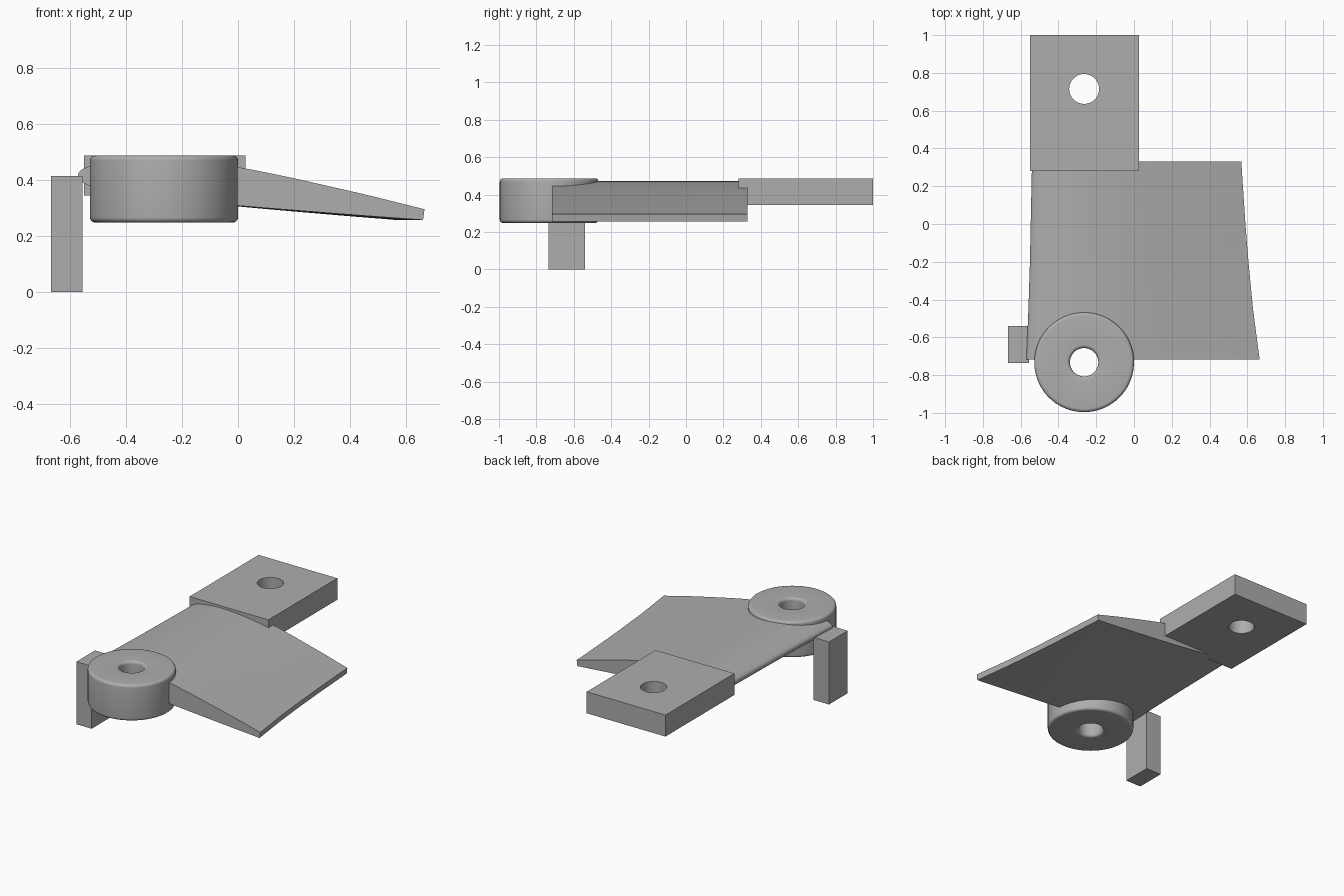
import bpy, bmesh, math
from mathutils import Vector

if "Cube" in bpy.data.objects:
    bpy.data.objects.remove(bpy.data.objects["Cube"])

grey = bpy.data.materials.new("plain_grey")
grey.use_nodes = True
grey.diffuse_color = (0.42, 0.42, 0.42, 1)
grey.node_tree.nodes["Principled BSDF"].inputs["Base Color"].default_value = (0.42, 0.42, 0.42, 1)

HOLE_X, HUB_Y = -0.264, -0.732


def finish(name, bm):
    """Turn a bmesh into a grey object and make it active."""
    bmesh.ops.recalc_face_normals(bm, faces=bm.faces)
    mesh = bpy.data.meshes.new(name)
    bm.to_mesh(mesh)
    bm.free()
    mesh.materials.append(grey)
    obj = bpy.data.objects.new(name, mesh)
    bpy.context.collection.objects.link(obj)
    bpy.ops.object.select_all(action='DESELECT')
    obj.select_set(True)
    bpy.context.view_layer.objects.active = obj
    return obj


def box(name, low, high):
    bm = bmesh.new()
    bmesh.ops.create_cube(bm, size=1)
    low, high = Vector(low), Vector(high)
    for v in bm.verts:
        v.co = (low + high) / 2 + v.co * (high - low)
    return finish(name, bm)


def drill(obj, x, y, radius):
    """Cut a vertical round hole right through an object."""
    bm = bmesh.new()
    bmesh.ops.create_cone(bm, cap_ends=True, segments=64, radius1=radius, radius2=radius, depth=2)
    bmesh.ops.translate(bm, verts=bm.verts, vec=(x, y, 0.4))
    cutter = finish("hole_cutter", bm)
    cutter.hide_render = True
    bpy.context.view_layer.objects.active = obj
    mod = obj.modifiers.new("hole", 'BOOLEAN')
    mod.operation, mod.object, mod.solver = 'DIFFERENCE', cutter, 'EXACT'
    bpy.ops.object.modifier_apply(modifier=mod.name)
    bpy.data.objects.remove(cutter)


def smooth(obj, degrees=30):
    bpy.ops.object.select_all(action='DESELECT')
    obj.select_set(True)
    bpy.context.view_layer.objects.active = obj
    bpy.ops.object.shade_smooth_by_angle(angle=math.radians(degrees))


# Mounting plate with its bolt hole
plate = box("mounting_plate", (-0.55, 0.28, 0.345), (0.026, 1.0, 0.487))
drill(plate, HOLE_X, 0.715, 0.079)
smooth(plate)

# Upright post beside the leading edge
box("side_post", (-0.667, -0.735, 0), (-0.555, -0.54, 0.413))

# Hub: a ring profile with rounded rims, spun round the bore
def arc(cx, cz, r, start):
    return [(cx + r * math.cos(math.radians(start + a)), cz + r * math.sin(math.radians(start + a)))
            for a in range(0, 91, 15)]

inner, outer, low, high, r = 0.075, 0.264, 0.248, 0.487, 0.018
profile = (arc(outer - r, low + r, r, 270) + arc(outer - r, high - r, r, 0)
           + arc(inner + r, high - r, r, 90) + arc(inner + r, low + r, r, 180))
bm = bmesh.new()
SEG = 72
rings = []
for i in range(SEG):
    a = math.tau * i / SEG
    rings.append([bm.verts.new((HOLE_X + p * math.cos(a), HUB_Y + p * math.sin(a), z)) for p, z in profile])
for i in range(SEG):
    a, b = rings[i], rings[(i + 1) % SEG]
    for j in range(len(profile)):
        k = (j + 1) % len(profile)
        bm.faces.new((a[j], a[k], b[k], b[j]))
smooth(finish("hub", bm), 40)


# Blade: an aerofoil section lofted along y
def curve(points, steps=6):
    """Smooth curve through the points, end to end."""
    p = [Vector(q) for q in points]
    p = [2 * p[0] - p[1]] + p + [2 * p[-1] - p[-2]]
    out = []
    for a, b, c, d in zip(p, p[1:], p[2:], p[3:]):
        for s in range(steps):
            t = s / steps
            out.append(0.5 * (2 * b + (c - a) * t + (2 * a - 5 * b + 4 * c - d) * t ** 2
                              + (3 * b - a - 3 * c + d) * t ** 3))
    return out + [p[-2]]

section = curve([(0.66, 0.257), (0.4, 0.276), (0, 0.308), (-0.3, 0.339), (-0.5, 0.372),
                 (-0.555, 0.392), (-0.57, 0.418), (-0.55, 0.44), (-0.48, 0.46), (-0.3, 0.473),
                 (0, 0.445), (0.4, 0.36), (0.665, 0.295)])
bm = bmesh.new()
loops = []
# Each station: y, leading edge x, trailing edge x
for y, lead, trail in [(-0.717, -0.57, 0.665), (-0.45, -0.559, 0.63), (-0.2, -0.551, 0.606),
                       (0, -0.547, 0.59), (0.33, -0.54, 0.568)]:
    scale = (trail - lead) / 1.235
    loops.append([bm.verts.new((lead + (p.x + 0.57) * scale, y, p.y)) for p in section])
n = len(section)
for a, b in zip(loops, loops[1:]):
    for j in range(n):
        k = (j + 1) % n
        bm.faces.new((a[j], a[k], b[k], b[j]))
bm.faces.new(loops[0])
bm.faces.new(loops[-1])
blade = finish("blade", bm)
drill(blade, HOLE_X, HUB_Y, 0.15)
smooth(blade)
